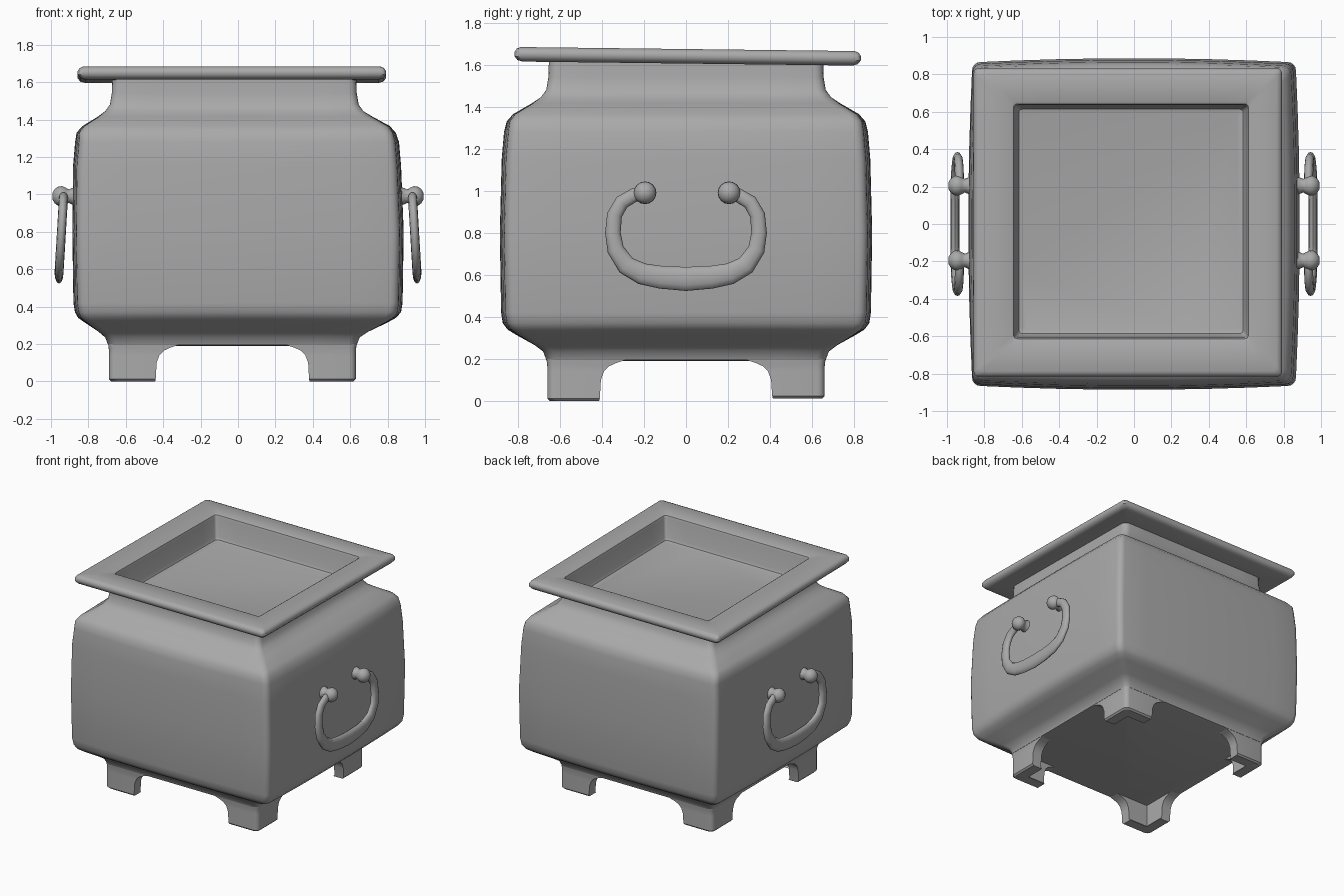
import bpy, bmesh, math
from mathutils import Vector

if "Cube" in bpy.data.objects:
    bpy.data.objects.remove(bpy.data.objects["Cube"], do_unlink=True)

grey = bpy.data.materials.new("plain grey")
grey.use_nodes = True
grey.diffuse_color = (0.4, 0.4, 0.4, 1)
grey.node_tree.nodes["Principled BSDF"].inputs["Base Color"].default_value = (0.4, 0.4, 0.4, 1)


def finish(bm, name, angle=40):
    bmesh.ops.recalc_face_normals(bm, faces=bm.faces)
    mesh = bpy.data.meshes.new(name)
    bm.to_mesh(mesh)
    bm.free()
    mesh.materials.append(grey)
    ob = bpy.data.objects.new(name, mesh)
    bpy.context.collection.objects.link(ob)
    bpy.ops.object.select_all(action='DESELECT')
    ob.select_set(True)
    bpy.context.view_layer.objects.active = ob
    bpy.ops.object.shade_smooth_by_angle(angle=math.radians(angle))
    return ob


def loft(rings, name, cap_start=True, cap_end=True, angle=40):
    bm = bmesh.new()
    rows = [[bm.verts.new(p) for p in ring] for ring in rings]
    n = len(rows[0])
    for a, b in zip(rows, rows[1:]):
        for i in range(n):
            j = (i + 1) % n
            bm.faces.new((a[i], a[j], b[j], b[i]))
    if cap_start:
        bm.faces.new(rows[0])
    if cap_end:
        bm.faces.new(rows[-1])
    return finish(bm, name, angle)


def square_ring(z, half, cx, cy, radius, bulge=0.0, tilt=0.0):
    """Rounded square whose sides swell slightly toward the middle."""
    pts = []
    flat = half - bulge - radius
    for k in range(4):
        a0 = k * math.pi / 2
        ca, sa = math.cos(a0), math.sin(a0)
        side = [(half - bulge * (t * t), flat * t) for t in (-0.75, -0.5, -0.25, 0, 0.25, 0.5, 0.75)]
        arc = [(flat + radius * math.cos(a), flat + radius * math.sin(a))
               for a in (i * math.pi / 8 for i in range(5))]
        for x, y in side + arc:
            px, py = cx + x * ca - y * sa, cy + x * sa + y * ca
            pts.append((px, py, z - tilt * py))
    return pts


# Swelling square body: height, half width, x centre, side bulge
body = [(0.19, 0.64, -0.03, 0), (0.195, 0.665, -0.03, 0), (0.235, 0.68, -0.03, 0),
        (0.265, 0.72, -0.025, 0), (0.315, 0.81, -0.01, 0.01), (0.34, 0.85, -0.005, 0.015),
        (0.37, 0.872, 0, 0.02), (0.42, 0.88, 0, 0.02), (0.8, 0.886, 0, 0.02),
        (1.15, 0.877, -0.005, 0.02), (1.28, 0.866, -0.005, 0.02), (1.33, 0.853, -0.01, 0.015),
        (1.365, 0.822, -0.01, 0.01), (1.415, 0.735, -0.015, 0.005), (1.445, 0.69, -0.02, 0),
        (1.48, 0.665, -0.02, 0), (1.54, 0.655, -0.02, 0), (1.63, 0.652, -0.02, 0)]
loft([square_ring(z, h, cx, 0, 0.045, b) for z, h, cx, b in body], "body", cap_end=False)

# Wide flat rim with the sunken tray inside it
rim = [(1.605, 0.64), (1.605, 0.785), (1.612, 0.81), (1.63, 0.824), (1.65, 0.824),
       (1.666, 0.814), (1.674, 0.795)]
tray = [(1.674, 0.64), (1.668, 0.628), (1.65, 0.622), (1.51, 0.61), (1.49, 0.6), (1.484, 0.58)]
rings = [square_ring(z, h, -0.033, 0.008, 0.025, 0, 0.012) for z, h in rim]
rings += [square_ring(z, h, -0.016, 0.014, 0.02, 0, 0.012) for z, h in tray]
loft(rings, "rim_and_tray", cap_start=False)


# Corner feet: an L section whose arms lengthen upward into the arch
def foot(sx, sy, name):
    rings = []
    lift = 0.012 if sy > 0 else 0.0
    for z, arm, grow in [(lift, 0.235, -0.012), (lift + 0.012, 0.25, 0), (0.1, 0.255, 0),
                         (0.14, 0.27, 0), (0.165, 0.295, 0), (0.18, 0.33, 0.002), (0.2, 0.39, 0.004)]:
        h, t, r = 0.66 + grow, 0.08, 0.035
        outline = [(h - arm, h), (h - arm, h - t), (h - t, h - t), (h - t, h - arm), (h, h - arm)]
        outline += [(h - r + r * math.cos(a), h - r + r * math.sin(a))
                    for a in (i * math.pi / 8 for i in range(5))]
        rings.append([(-0.03 + sx * x, sy * y, z) for x, y in outline])
    loft(rings, name)


for sx, side in ((1, "left"), (-1, "right")):
    for sy, end in ((-1, "front"), (1, "back")):
        foot(sx, sy, f"{end}_{side}_foot")


# Drop handles: flattened tube, thickest at the bottom, hung from two knobs
half_path = [(0.19, 0.985, 0.028), (0.245, 0.98, 0.033), (0.305, 0.945, 0.035), (0.34, 0.885, 0.036),
             (0.348, 0.8, 0.037), (0.335, 0.72, 0.04), (0.285, 0.645, 0.046),
             (0.21, 0.605, 0.051), (0.12, 0.588, 0.054), (0, 0.58, 0.057)]
path = half_path + [(-y, z, r) for y, z, r in reversed(half_path[:-1])]


def handle(sx, name):
    rings = []
    for i, (y, z, r) in enumerate(path):
        before, after = path[max(i - 1, 0)], path[min(i + 1, len(path) - 1)]
        along = Vector((0, after[0] - before[0], after[1] - before[1])).normalized()
        across = Vector((0, -along.z, along.y))
        x = 0.932 + 0.025 * (1 - z) / 0.42
        ring = []
        for k in range(12):
            a = k * math.tau / 12
            p = Vector((x, y, z)) + across * r * math.cos(a)
            p.x += 0.024 * math.sin(a)
            ring.append((sx * p.x, p.y, p.z))
        rings.append(ring)
    loft(rings, name, angle=60)


def knob(sx, y, name):
    # Turned knob on a short flared peg reaching into the body
    profile = [(0.86, 0.05), (0.885, 0.045), (0.905, 0.036), (0.92, 0.045), (0.94, 0.054),
               (0.96, 0.052), (0.98, 0.038), (0.993, 0.016)]
    rings = [[(sx * x, y + r * math.cos(a), 0.99 + r * math.sin(a))
              for a in (k * math.tau / 16 for k in range(16))] for x, r in profile]
    loft(rings, name, angle=60)


for sx, side in ((1, "left"), (-1, "right")):
    handle(sx, f"{side}_handle")
    knob(sx, -0.195, f"{side}_handle_front_knob")
    knob(sx, 0.205, f"{side}_handle_back_knob")
